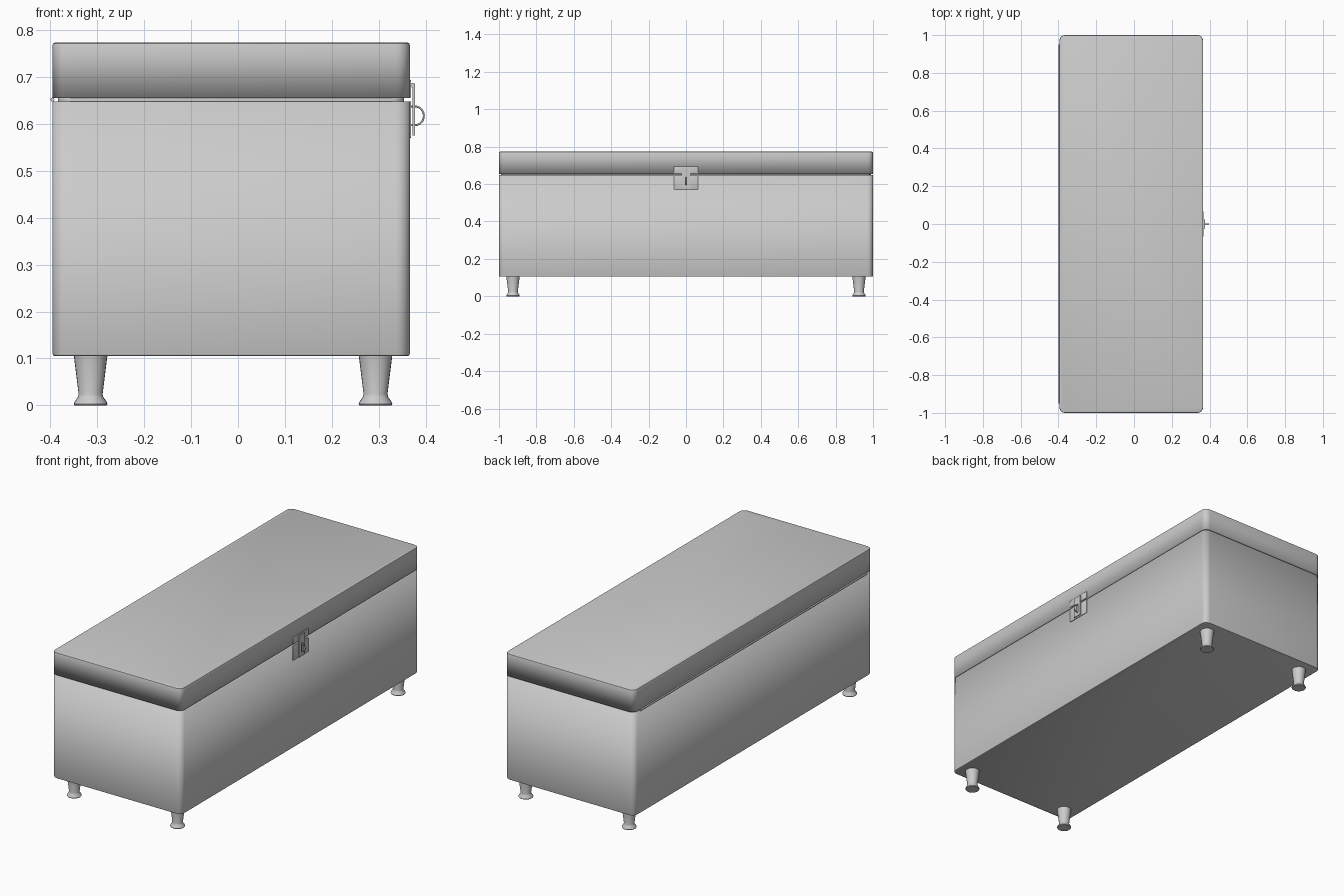
import bpy, bmesh, math
from mathutils import Matrix, Vector

if "Cube" in bpy.data.objects:
    bpy.data.objects.remove(bpy.data.objects["Cube"])

CX, HX = -0.0145, 0.3805      # chest centre and half width in x
FACE = CX + HX                # latch side


def finish(name, bm, smooth=True):
    bmesh.ops.recalc_face_normals(bm, faces=bm.faces)
    me = bpy.data.meshes.new(name)
    bm.to_mesh(me)
    bm.free()
    ob = bpy.data.objects.new(name, me)
    bpy.context.collection.objects.link(ob)
    if smooth:
        bpy.ops.object.select_all(action='DESELECT')
        ob.select_set(True)
        bpy.context.view_layer.objects.active = ob
        bpy.ops.object.shade_smooth_by_angle(angle=math.radians(35))
    return ob


def add_box(bm, lo, hi):
    lo, hi = Vector(lo), Vector(hi)
    m = Matrix.Translation((lo + hi) / 2) @ Matrix.Diagonal((*(hi - lo), 1))
    return bmesh.ops.create_cube(bm, size=1, matrix=m)['verts']


def box(name, lo, hi, bevel=0.0):
    bm = bmesh.new()
    add_box(bm, lo, hi)
    if bevel:
        bmesh.ops.bevel(bm, geom=bm.edges[:], offset=bevel, segments=2,
                        profile=0.5, affect='EDGES')
    return finish(name, bm)


def shell(name, z0, z1, cap, thick, inset=0.0):
    """Round-cornered box wall; cap is 'bottom', 'top' or None."""
    bm = bmesh.new()
    hx, hy = HX - inset, 1.0 - inset
    add_box(bm, (CX - hx, -hy, z0), (CX + hx, hy, z1))
    vertical = [e for e in bm.edges
                if abs(e.verts[0].co.z - e.verts[1].co.z) > 0.001]
    bmesh.ops.bevel(bm, geom=vertical, offset=0.03, segments=5, profile=0.5,
                    affect='EDGES')
    bm.normal_update()
    keep = {'bottom': -1, 'top': 1, None: 0}[cap]
    drop = [f for f in bm.faces
            if abs(f.normal.z) > 0.9 and f.normal.z * keep < 0.5]
    bmesh.ops.delete(bm, geom=drop, context='FACES_ONLY')
    bm.normal_update()
    caps = [f for f in bm.faces if abs(f.normal.z) > 0.9]
    if caps:
        bmesh.ops.bevel(bm, geom=list(caps[0].edges), offset=0.005,
                        segments=2, profile=0.5, affect='EDGES')
    ob = finish(name, bm)
    mod = ob.modifiers.new('thickness', 'SOLIDIFY')
    mod.thickness = thick
    mod.offset = -1
    return ob


def lathe(name, profile, loc, n=24):
    bm = bmesh.new()
    rings = []
    for r, z in profile:
        rings.append([bm.verts.new((loc[0] + r * math.cos(2 * math.pi * i / n),
                                    loc[1] + r * math.sin(2 * math.pi * i / n), z))
                      for i in range(n)])
    for a, b in zip(rings, rings[1:]):
        for i in range(n):
            j = (i + 1) % n
            bm.faces.new((a[i], a[j], b[j], b[i]))
    bm.faces.new(rings[0])
    bm.faces.new(rings[-1])
    return finish(name, bm)


def rod(name, loc, r, length):
    bm = bmesh.new()
    m = Matrix.Translation(loc) @ Matrix.Rotation(math.pi / 2, 4, 'X')
    bmesh.ops.create_cone(bm, cap_ends=True, segments=16, radius1=r, radius2=r,
                          depth=length, matrix=m)
    return finish(name, bm)


# Chest body, lid and the recessed rim seen through the seam
shell('chest_body', 0.105, 0.648, 'bottom', 0.02)
shell('lid', 0.655, 0.773, 'top', 0.02)
shell('inner_rim', 0.63, 0.67, None, 0.01, inset=0.012)

# Turned legs
leg = [(0.034, 0.0), (0.036, 0.003), (0.034, 0.008), (0.027, 0.018),
       (0.0255, 0.024), (0.036, 0.108)]
for i, x in enumerate((-0.314, 0.293)):
    for j, y in enumerate((-0.925, 0.925)):
        lathe(f'leg_{i}{j}', leg, (x, y))

# Long hinge on the back
rod('long_hinge', (CX - HX - 0.0005, 0, 0.6515), 0.0042, 1.9)

# Latch backing plates on the lid and the body
box('latch_plate_upper', (FACE - 0.002, -0.065, 0.656), (FACE + 0.003, 0.065, 0.693), 0.001)
box('latch_plate_lower', (FACE - 0.002, -0.065, 0.57), (FACE + 0.003, 0.065, 0.647), 0.001)

# Slotted hasp with its hinge pin
bm = bmesh.new()
xa, xb = FACE + 0.006, FACE + 0.011
add_box(bm, (xa, -0.025, 0.575), (xb, -0.006, 0.686))
add_box(bm, (xa, 0.006, 0.575), (xb, 0.025, 0.686))
add_box(bm, (xa, -0.006, 0.575), (xb, 0.006, 0.592))
add_box(bm, (xa, -0.006, 0.642), (xb, 0.006, 0.686))
finish('hasp', bm)
rod('hasp_pin', (FACE + 0.006, 0, 0.682), 0.005, 0.046)

# Staple loop through the slot
cu = bpy.data.curves.new('staple', 'CURVE')
cu.dimensions = '3D'
cu.bevel_depth = 0.002
cu.bevel_resolution = 2
pts = [(FACE, 0, 0.597)]
for k in range(13):
    t = -math.pi / 2 + math.pi * k / 12
    pts.append((FACE + 0.011 + 0.019 * math.cos(t), 0, 0.617 + 0.02 * math.sin(t)))
pts.append((FACE, 0, 0.637))
sp = cu.splines.new('POLY')
sp.points.add(len(pts) - 1)
for p, c in zip(sp.points, pts):
    p.co = (*c, 1)
bpy.context.collection.objects.link(bpy.data.objects.new('staple', cu))
